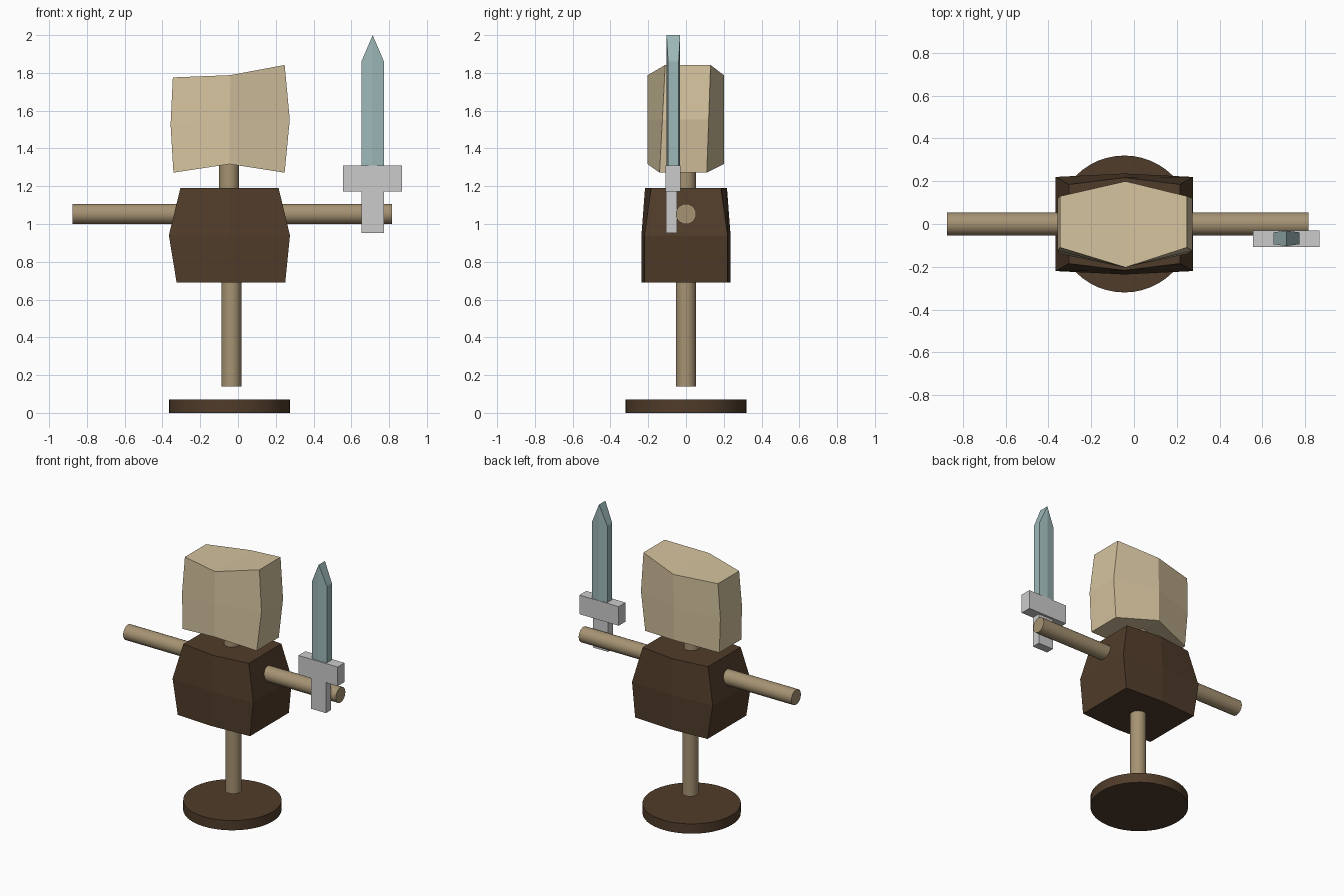
import bpy, bmesh, math
from mathutils import Vector

if "Cube" in bpy.data.objects:
    bpy.data.objects.remove(bpy.data.objects["Cube"])


def material(name, rgb):
    m = bpy.data.materials.new(name)
    m.diffuse_color = (*rgb, 1)
    m.use_nodes = True
    m.node_tree.nodes["Principled BSDF"].inputs["Base Color"].default_value = m.diffuse_color
    return m


DARK = material("dark_wood", (0.08, 0.045, 0.023))
POLE = material("pole_wood", (0.38, 0.29, 0.17))
CLOTH = material("cloth", (0.66, 0.54, 0.34))
STEEL = material("steel", (0.34, 0.48, 0.48))


def finish(name, bm, mat):
    bmesh.ops.recalc_face_normals(bm, faces=bm.faces)
    me = bpy.data.meshes.new(name)
    bm.to_mesh(me)
    bm.free()
    ob = bpy.data.objects.new(name, me)
    bpy.context.collection.objects.link(ob)
    if mat:
        me.materials.append(mat)
    return ob


def rod(name, a, b, r, mat, sides=32):
    a, b = Vector(a), Vector(b)
    bpy.ops.mesh.primitive_cylinder_add(vertices=sides, radius=r, depth=(b - a).length,
                                        location=(a + b) / 2)
    ob = bpy.context.object
    ob.name = name
    ob.rotation_euler = (b - a).to_track_quat('Z', 'Y').to_euler()
    ob.data.materials.append(mat)
    bpy.ops.object.shade_smooth_by_angle(angle=math.radians(40))
    return ob


def box(name, lo, hi):
    bm = bmesh.new()
    bmesh.ops.create_cube(bm, size=1)
    for v in bm.verts:
        v.co = [lo[i] if v.co[i] < 0 else hi[i] for i in range(3)]
    return finish(name, bm, None)


def lofted(name, rings, mat):
    """Stack six-sided rings, caps split along the middle."""
    bm = bmesh.new()
    vs = [[bm.verts.new(p) for p in ring] for ring in rings]
    for lo, hi in zip(vs, vs[1:]):
        for i in range(6):
            j = (i + 1) % 6
            bm.faces.new((lo[i], lo[j], hi[j], hi[i]))
    for r in (vs[0], vs[-1]):
        bm.faces.new((r[0], r[1], r[4], r[5]))
        bm.faces.new((r[1], r[2], r[3], r[4]))
    return finish(name, bm, mat)


def ring(xs, zs, front, back):
    """Left, middle, right points along the front, then back again."""
    f = [(x, y, z) for x, y, z in zip(xs, front, zs)]
    b = [(x, y, z) for x, y, z in zip(xs, back, zs)]
    return f + b[::-1]


def sym(xs, z, side, mid):
    ys = (side, mid, side)
    return ring(xs, (z,) * 3, [-y for y in ys], ys)


# stand, post, neck and arms
rod("base", (-0.045, 0, 0), (-0.045, 0, 0.07), 0.32, DARK, 48)
rod("post", (-0.035, 0, 0.14), (-0.035, 0, 0.95), 0.053, POLE)
rod("neck", (-0.047, 0, 0.95), (-0.047, 0, 1.36), 0.053, POLE)
rod("arms", (-0.875, 0, 1.053), (0.815, 0, 1.053), 0.054, POLE)

# torso
lofted("torso", [
    sym((-0.325, -0.045, 0.25), 0.69, 0.22, 0.236),
    sym((-0.366, -0.045, 0.275), 0.94, 0.22, 0.236),
    sym((-0.305, -0.045, 0.215), 1.19, 0.185, 0.217),
], DARK)

# head sack
lofted("head", [
    ring((-0.342, -0.045, 0.247), (1.272, 1.317, 1.272), (-0.14, -0.203, -0.14), (0.11, 0.2, 0.11)),
    ring((-0.357, -0.045, 0.274), (1.526, 1.55, 1.553), (-0.125, -0.203, -0.125), (0.12, 0.2, 0.12)),
    ring((-0.345, -0.04, 0.247), (1.776, 1.788, 1.842), (-0.11, -0.203, -0.11), (0.13, 0.2, 0.13)),
], CLOTH)

# sword blade: six-sided section closing to an edge at the tip
CX, CY = 0.713, -0.067


def blade_ring(w, z_side, z_mid, side=0.028, mid=0.036):
    return ring((CX - w, CX, CX + w), (z_side, z_mid, z_side),
                (CY - side, CY - mid, CY - side), (CY + side, CY + mid, CY + side))


lofted("sword_blade", [blade_ring(0.06, 1.29, 1.29), blade_ring(0.06, 1.86, 2.0)], STEEL)

# guard and handle
box("sword_guard", (0.556, -0.108, 1.172), (0.868, -0.03, 1.309))
box("sword_handle", (0.653, -0.106, 0.952), (0.773, -0.047, 1.18))
